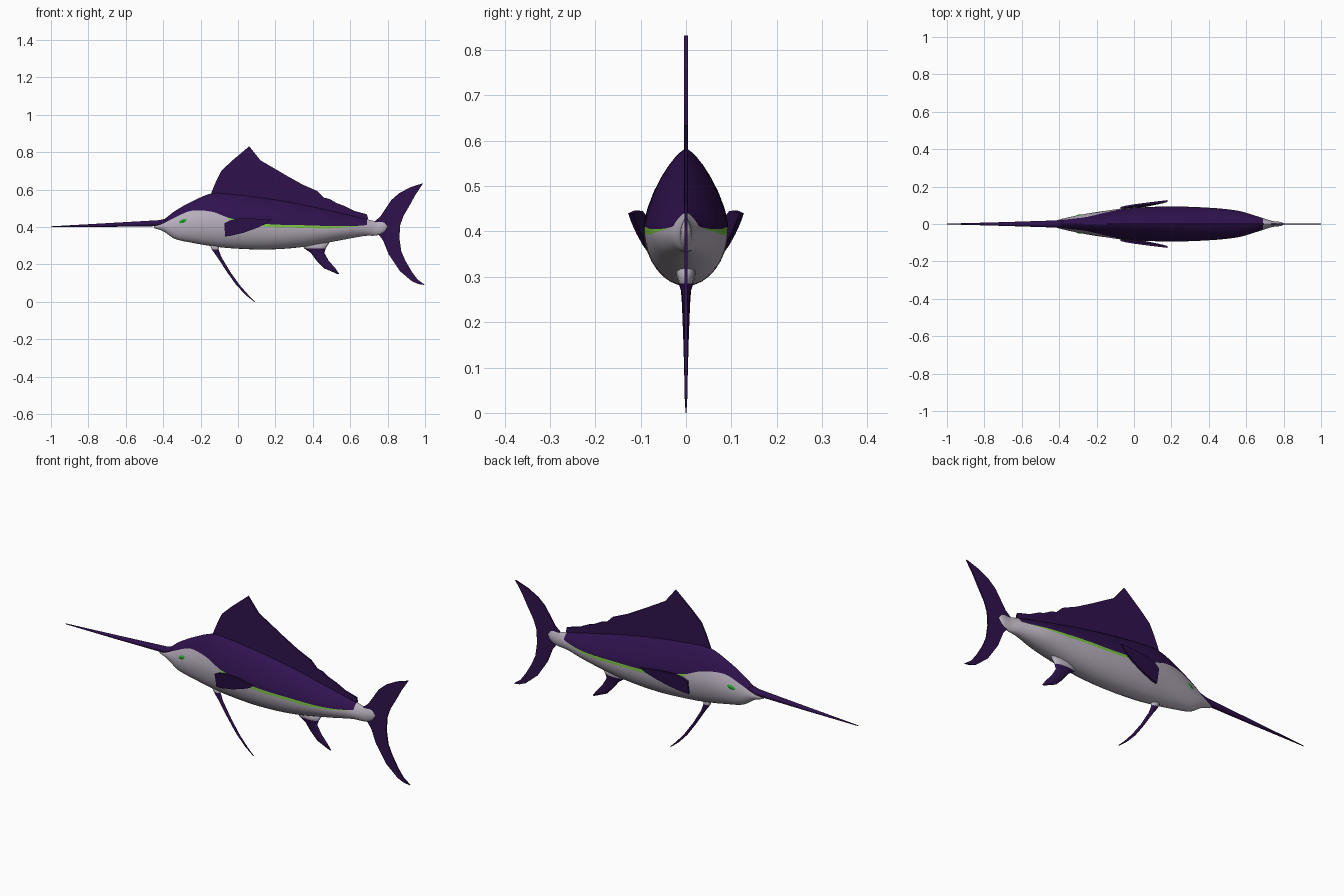
import bpy, bmesh, math

if "Cube" in bpy.data.objects:
    bpy.data.objects.remove(bpy.data.objects["Cube"])


def material(name, r, g, b):
    m = bpy.data.materials.new(name)
    m.diffuse_color = (r, g, b, 1)
    m.use_nodes = True
    m.node_tree.nodes["Principled BSDF"].inputs["Base Color"].default_value = m.diffuse_color
    return m


PURPLE = material("deep purple", 0.028, 0.006, 0.075)
WHITE = material("pale grey", 0.48, 0.43, 0.51)
LIME = material("lime stripe", 0.2, 0.55, 0.06)
GREEN = material("eye green", 0.02, 0.36, 0.03)


def build(name, verts, faces, mats, indices=None, smooth=False):
    me = bpy.data.meshes.new(name)
    bm = bmesh.new()
    vs = [bm.verts.new(v) for v in verts]
    for i, f in enumerate(faces):
        face = bm.faces.new([vs[k] for k in f])
        face.smooth = smooth
        face.material_index = indices[i] if indices else 0
    bmesh.ops.recalc_face_normals(bm, faces=bm.faces)
    bm.to_mesh(me)
    bm.free()
    for m in mats:
        me.materials.append(m)
    ob = bpy.data.objects.new(name, me)
    bpy.context.collection.objects.link(ob)
    return ob


def loft(name, rings, mats, rule=lambda i, j: 0):
    n = len(rings[0])
    faces, idx = [], []
    for i in range(len(rings) - 1):
        for j in range(n):
            k = (j + 1) % n
            faces.append((i * n + j, i * n + k, (i + 1) * n + k, (i + 1) * n + j))
            idx.append(rule(i, j))
    last = (len(rings) - 1) * n
    faces += [tuple(range(n)), tuple(range(last, last + n))]
    idx += [rule(0, n // 2), rule(len(rings) - 2, n // 2)]
    return build(name, [v for r in rings for v in r], faces, mats, idx, True)


def plate(name, pts, thick, mat, y_at=lambda x, z: 0, side=1):
    """Flat outline in x, z given thickness along y."""
    n = len(pts)
    verts = [(x, side * (y_at(x, z) + s * thick / 2), z) for s in (-1, 1) for x, z in pts]
    faces = [tuple(range(n)), tuple(range(n, 2 * n))]
    faces += [(i, (i + 1) % n, n + (i + 1) % n, n + i) for i in range(n)]
    return build(name, verts, faces, [mat])


# Body stations: x, top, bottom, colour line, half width
BODY = [(-.45, .410, .395, .408, .008), (-.40, .438, .378, .420, .024),
        (-.34, .484, .338, .450, .038), (-.25, .535, .317, .487, .056),
        (-.14, .580, .298, .482, .073), (-.04, .578, .287, .447, .085),
        (.15, .555, .280, .417, .093), (.35, .520, .294, .410, .090),
        (.55, .475, .330, .405, .072), (.68, .445, .353, .410, .035),
        (.74, .430, .355, .425, .016), (.78, .430, .370, .420, .012),
        (.80, .410, .395, .405, .004)]


def station(x):
    i = max(k for k in range(len(BODY) - 1) if k == 0 or BODY[k][0] <= x)
    a, b = BODY[i], BODY[i + 1]
    p, q = BODY[max(i - 1, 0)], BODY[min(i + 2, len(BODY) - 1)]
    h = b[0] - a[0]
    t = (x - a[0]) / h
    out = []
    for c in range(1, 5):
        ma = (b[c] - p[c]) / (b[0] - p[0]) * h
        mb = (q[c] - a[c]) / (q[0] - a[0]) * h
        out.append((2*t**3 - 3*t*t + 1) * a[c] + (t**3 - 2*t*t + t) * ma
                   + (3*t*t - 2*t**3) * b[c] + (t**3 - t*t) * mb)
    return out


def half_width(x, z):
    top, bot, _, w = station(x)
    mid = bot + .47 * (top - bot)
    if z > mid:
        return w * max(0, 1 - ((z - mid) / (top - mid)) ** 1.7) ** .75
    return w * math.sqrt(max(0, 1 - ((mid - z) / (mid - bot)) ** 2))


# Body: each ring has an upper arc, a narrow stripe and a lower arc
K, STEPS = 8, 80
xs = [-.45 + 1.25 * i / STEPS for i in range(STEPS + 1)]
rings = []
for x in xs:
    top, bot, line, w = station(x)
    stripe = .0015 + .013 * max(0, min(1, (x + .07) / .05, (.66 - x) / .2))
    low = line - stripe
    zs = [line + (top - line) * math.cos(k / K * math.pi / 2) for k in range(K + 1)]
    zs += [low + (bot - low) * math.sin(k / K * math.pi / 2) for k in range(K + 1)]
    right = [(x, -half_width(x, z), z) for z in zs]
    right[0], right[-1] = (x, 0, top), (x, 0, bot)
    rings.append(right + [(a, -b, c) for a, b, c in reversed(right[1:-1])])


def body_colour(i, j):
    j = min(j, 4 * K + 1 - j)
    x = xs[i]
    if j < K:
        return 0 if x < .69 else 1
    return 2 if j == K and -.07 < x < .65 else 1


loft("body", rings, [PURPLE, WHITE, LIME], body_colour)


def circle(n=12):
    return [(math.cos(2 * math.pi * k / n), math.sin(2 * math.pi * k / n)) for k in range(n)]


# Long bill
loft("bill", [[(x, ry * c, z + rz * s) for c, s in circle()] for x, z, ry, rz in
              [(-1, .402, .002, .002), (-.7, .411, .010, .010),
               (-.42, .421, .019, .016), (-.36, .435, .022, .018)]], [PURPLE])

# Under fins: centre x, z, half length, half thickness
UNDER = {
    "pelvic_fin": [(-.125, .31, .028, .018), (-.122, .28, .018, .012), (-.10, .24, .011, .009),
                   (-.05, .16, .009, .006), (0, .09, .009, .004), (.05, .035, .007, .003),
                   (.09, 0, .003, .001)],
    "anal_fin": [(.41, .32, .08, .025), (.412, .285, .057, .016), (.425, .262, .036, .009),
                 (.453, .22, .032, .006), (.49, .18, .03, .005), (.535, .15, .006, .003)]}
for name, rows in UNDER.items():
    loft(name, [[(x + rx * c, ry * s, z) for c, s in circle()] for x, z, rx, ry in rows],
         [PURPLE, WHITE], lambda i, j: 1 if i < 1 else 0)

# Tall sail along the back
plate("sail_fin", [(-.14, .53), (-.142, .585), (-.115, .65), (-.09, .70), (-.035, .752),
                   (.06, .832), (.12, .757), (.26, .675), (.34, .63), (.425, .592),
                   (.46, .557), (.49, .55), (.53, .527), (.57, .513), (.62, .487),
                   (.69, .468), (.695, .445), (.67, .42), (.40, .46)], .008, PURPLE)

# Crescent tail
plate("tail_fin", [(.73, .43), (.76, .455), (.82, .545), (.86, .58), (.92, .612), (.99, .635),
                   (.95, .575), (.92, .52), (.885, .46), (.867, .41), (.863, .34), (.873, .27),
                   (.895, .22), (.93, .16), (.96, .12), (1, .09), (.965, .095), (.93, .11),
                   (.865, .165), (.805, .255), (.775, .33), (.74, .375)], .007, PURPLE)

# Paired side fins and eyes
SIDE = [(-.07, .35), (-.072, .42), (-.045, .435), (0, .445), (.07, .446), (.18, .44),
        (.15, .418), (.10, .395), (.03, .37), (-.04, .353)]
for tag, side in (("left", 1), ("right", -1)):
    plate("side_fin_" + tag, SIDE, .01, PURPLE,
          lambda x, z: .074 + .13 * (x + .07) + .18 * (z - .35), side)
    rim = [(-.295 + .021 * c, .432 + .010 * s + .006 * c) for c, s in circle()]
    verts = [(x, side * (half_width(x, z) + .001), z) for x, z in rim]
    verts.append((-.295, side * (half_width(-.295, .432) + .006), .432))
    build("eye_" + tag, verts, [(k, (k + 1) % 12, 12) for k in range(12)] + [tuple(range(12))],
          [GREEN])
